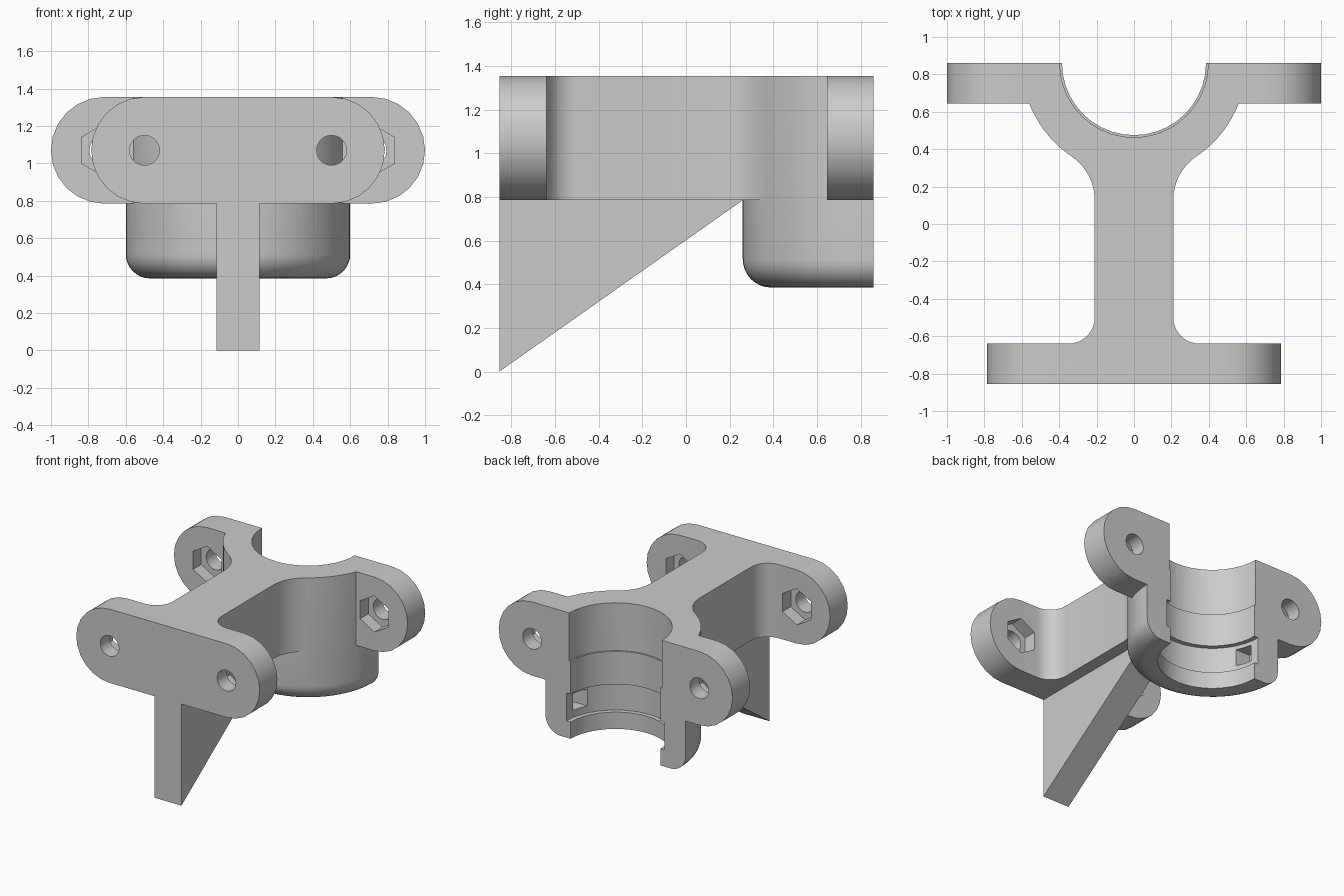
import bpy, bmesh, math
from mathutils import Matrix

cube = bpy.data.objects.get("Cube")
if cube:
    bpy.data.objects.remove(cube, do_unlink=True)

Z0, Z1 = 0.785, 1.355          # underside and top of the arm
ZC = (Z0 + Z1) / 2
LUG_R = (Z1 - Z0) / 2
BACK = 0.86                    # split plane, also the bore axis
CUP_R = 0.6

grey = bpy.data.materials.new("light grey")
grey.use_nodes = True
grey.diffuse_color = (0.6, 0.6, 0.6, 1)
grey.node_tree.nodes["Principled BSDF"].inputs["Base Color"].default_value = (0.6, 0.6, 0.6, 1)


def finish(name, bm):
    bmesh.ops.recalc_face_normals(bm, faces=bm.faces)
    mesh = bpy.data.meshes.new(name)
    bm.to_mesh(mesh)
    bm.free()
    mesh.materials.append(grey)
    ob = bpy.data.objects.new(name, mesh)
    bpy.context.collection.objects.link(ob)
    return ob


def prism(name, pts, axis, a, b):
    """Extrude a flat outline along one axis from a to b."""
    def place(p, d):
        v = list(p)
        v.insert("xyz".index(axis), d)
        return v
    bm = bmesh.new()
    face = bm.faces.new([bm.verts.new(place(p, a)) for p in pts])
    ext = bmesh.ops.extrude_face_region(bm, geom=[face])
    moved = [v for v in ext["geom"] if isinstance(v, bmesh.types.BMVert)]
    bmesh.ops.translate(bm, verts=moved, vec=place((0, 0), b - a))
    return finish(name, bm)


def box(name, x0, x1, y0, y1, z0, z1):
    return prism(name, [(x0, y0), (x1, y0), (x1, y1), (x0, y1)], "z", z0, z1)


def arc(cx, cy, r, a0, a1, n):
    angles = [math.radians(a0 + (a1 - a0) * i / n) for i in range(n + 1)]
    return [(cx + r * math.cos(a), cy + r * math.sin(a)) for a in angles]


def lathe(name, profile, steps):
    """Revolve a closed (radius, z) profile about the bore axis."""
    bm = bmesh.new()
    vs = [bm.verts.new((r, 0, z)) for r, z in profile]
    es = [bm.edges.new(e) for e in zip(vs, vs[1:])]
    bmesh.ops.spin(bm, geom=vs + es, cent=(0, 0, 0), axis=(0, 0, 1),
                   angle=math.tau, steps=steps)
    bmesh.ops.remove_doubles(bm, verts=bm.verts, dist=1e-4)
    bm.transform(Matrix.Translation((0, BACK, 0)))
    return finish(name, bm)


def combine(target, other, operation):
    mod = target.modifiers.new(operation, "BOOLEAN")
    mod.operation, mod.solver, mod.object = operation, "EXACT", other
    with bpy.context.temp_override(object=target, active_object=target):
        bpy.ops.object.modifier_apply(modifier=mod.name)
    bpy.data.objects.remove(other, do_unlink=True)


def stadium(half):
    return arc(half, ZC, LUG_R, -90, 90, 12) + arc(-half, ZC, LUG_R, 90, 270, 12)


# Arm outline: straight web with fillets into the front plate and the cup
WEB, FRONT_IN, r1, r2 = 0.21, -0.64, 0.14, 0.28
cy = BACK - math.sqrt((CUP_R + r2) ** 2 - (WEB + r2) ** 2)
touch = math.degrees(math.atan2(BACK - cy, -(WEB + r2)))
side = [(WEB + r1, -0.75)] + arc(WEB + r1, FRONT_IN + r1, r1, 270, 180, 8)
side += arc(WEB + r2, cy, r2, 180, touch, 8) + [(0.3, 0.6)]
bracket = prism("clamp_bracket", side + [(-x, y) for x, y in reversed(side)], "z", Z0, Z1)

# Cup with a rounded lower edge
round_edge = arc(CUP_R - 0.13, 0.515, 0.13, 0, -90, 8)
cup = lathe("cup", [(0, Z1), (CUP_R, Z1)] + round_edge + [(0, 0.385)], 60)

# Mounting plates and triangular gusset
front_plate = prism("front_plate", stadium(0.5), "y", -0.855, FRONT_IN)
back_lugs = prism("back_lugs", stadium(0.715), "y", 0.645, BACK + 0.05)
gusset = prism("gusset", [(-0.855, 0), (0.26, Z0), (0.32, Z0 + 0.04), (-0.855, Z0 + 0.04)],
               "x", -0.115, 0.115)
for part in (cup, front_plate, back_lugs, gusset):
    combine(bracket, part, "UNION")

# Split plane and stepped bore
combine(bracket, box("split", -2, 2, BACK, 2, -1, 2), "DIFFERENCE")
bore = [(0, 1.5), (0.397, 1.5), (0.397, 0.985), (0.385, 0.985), (0.385, 0.73),
        (0.42, 0.73), (0.42, 0.515), (0.385, 0.515), (0.385, 0.2), (0, 0.2)]
combine(bracket, lathe("bore", bore, 40), "DIFFERENCE")

# Bolt holes, hexagonal nut recesses and small pockets in the bore
for s in (-1, 1):
    for x, y0, y1, h0, h1 in ((0.5, -1, -0.5, -0.74, -0.5), (0.715, 0.5, 1, 0.5, 0.745)):
        hole = arc(s * x, ZC, 0.08, 0, 360, 20)[:-1]
        hexagon = arc(s * x, ZC, 0.14, 30, 390, 6)[:-1]
        combine(bracket, prism("bolt_hole", hole, "y", y0, y1), "DIFFERENCE")
        combine(bracket, prism("nut_recess", hexagon, "y", h0, h1), "DIFFERENCE")
    x0, x1 = sorted((s * 0.3, s * 0.5))
    combine(bracket, box("pocket", x0, x1, 0.67, 0.79, 0.57, 0.7), "DIFFERENCE")

bpy.ops.object.select_all(action="DESELECT")
bracket.select_set(True)
bpy.context.view_layer.objects.active = bracket
bpy.ops.object.shade_smooth_by_angle(angle=math.radians(25))
